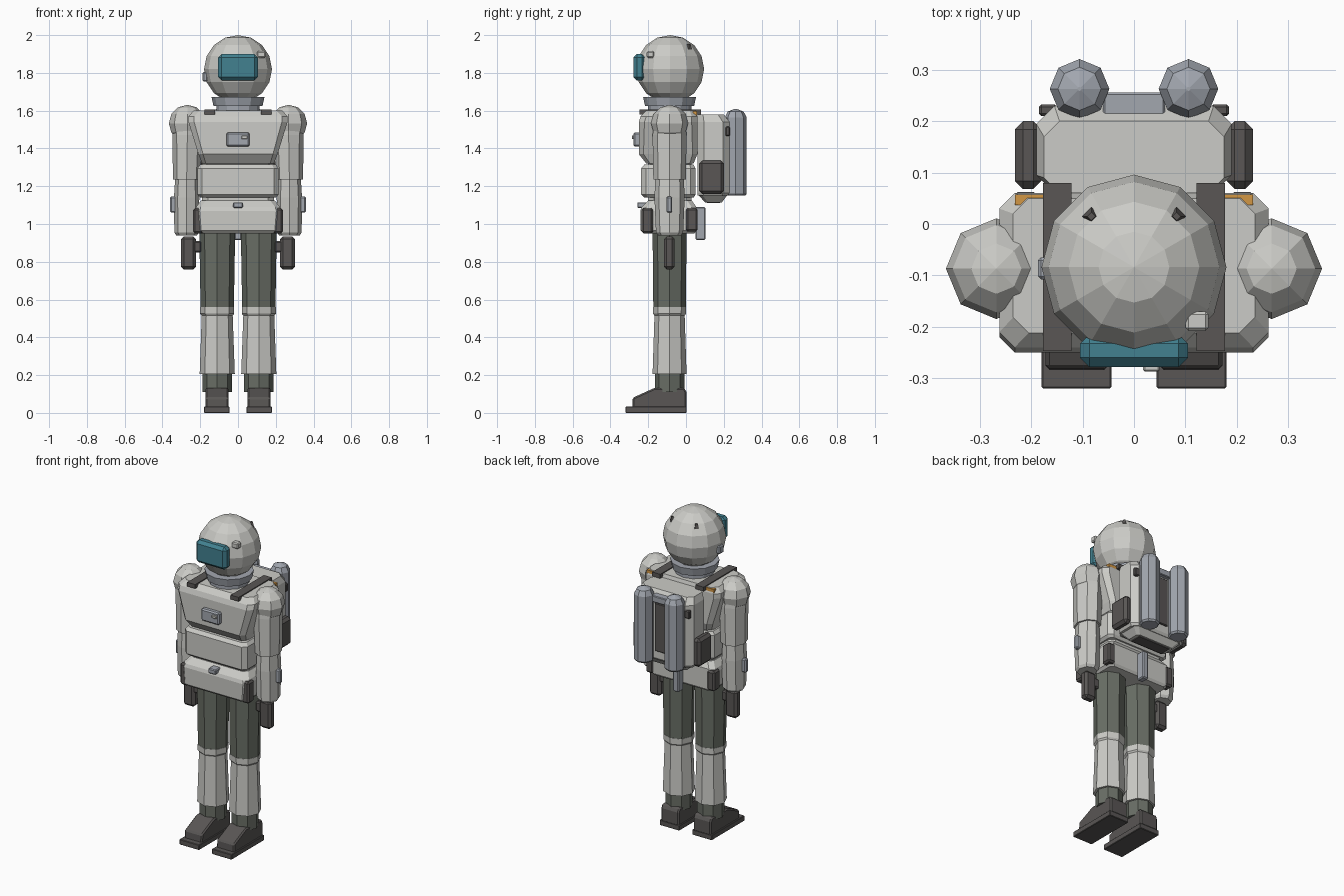
import bpy, bmesh, math
from mathutils import Vector

CY = -0.087  # depth of the body axis


def material(name, rgb):
    m = bpy.data.materials.new(name)
    m.diffuse_color = (*rgb, 1)
    return m


WHITE = material("suit white", (0.60, 0.60, 0.57))
GREEN = material("trouser grey green", (0.14, 0.155, 0.13))
DARK = material("dark rubber", (0.10, 0.093, 0.09))
STEEL = material("blue grey metal", (0.36, 0.385, 0.43))
TEAL = material("visor teal", (0.055, 0.22, 0.28))
ORANGE = material("clip orange", (0.65, 0.31, 0.06))


def finish(bm, name, mat, bevel=0.0):
    bmesh.ops.recalc_face_normals(bm, faces=bm.faces)
    me = bpy.data.meshes.new(name)
    bm.to_mesh(me)
    bm.free()
    ob = bpy.data.objects.new(name, me)
    bpy.context.collection.objects.link(ob)
    me.materials.append(mat)
    if bevel:
        mod = ob.modifiers.new("edge bevel", 'BEVEL')
        mod.width, mod.segments = bevel, 1
        mod.limit_method, mod.angle_limit = 'ANGLE', math.radians(30)
    return ob


def box(name, mat, x, y, z, bevel=0.0):
    """Box from (min, max) ranges on each axis."""
    bm = bmesh.new()
    bmesh.ops.create_cube(bm, size=1)
    for v in bm.verts:
        v.co = Vector([(r[0] + r[1]) / 2 + c * abs(r[1] - r[0])
                       for r, c in zip((x, y, z), v.co)])
    return finish(bm, name, mat, bevel)


def skin(name, mat, loops, bevel=0.0):
    """Closed skin through equal-length point loops."""
    bm = bmesh.new()
    rings = [[bm.verts.new(p) for p in loop] for loop in loops]
    n = len(rings[0])
    for a, b in zip(rings, rings[1:]):
        for i in range(n):
            bm.faces.new((a[i], a[(i + 1) % n], b[(i + 1) % n], b[i]))
    bm.faces.new(rings[0][::-1])
    bm.faces.new(rings[-1])
    return finish(bm, name, mat, bevel)


def tube(name, mat, sections, n=8):
    """Faceted limb: sections are (z, cx, cy, rx, ry)."""
    return skin(name, mat, [[(cx + rx * math.cos(2 * math.pi * i / n),
                              cy + ry * math.sin(2 * math.pi * i / n), z)
                             for i in range(n)] for z, cx, cy, rx, ry in sections])


def slab(name, mat, sections):
    """Chamfered block: sections are (z, half width, y0, y1, chamfer)."""
    return skin(name, mat, [[(-h + c, y0, z), (h - c, y0, z), (h, y0 + c, z), (h, y1 - c, z),
                             (h - c, y1, z), (-h + c, y1, z), (-h, y1 - c, z), (-h, y0 + c, z)]
                            for z, h, y0, y1, c in sections])


def ball(name, mat, centre, r, n, rings):
    bm = bmesh.new()
    bmesh.ops.create_uvsphere(bm, u_segments=n, v_segments=rings, radius=r)
    bmesh.ops.translate(bm, verts=bm.verts, vec=centre)
    return finish(bm, name, mat)


# helmet
ball("helmet", WHITE, (0, CY + 0.003, 1.82), 0.18, 12, 8)
box("visor", TEAL, (-0.105, 0.105), (-0.278, -0.215), (1.76, 1.9), 0.018)
box("helmet_lamp", WHITE, (0.1, 0.145), (-0.208, -0.17), (1.88, 1.915), 0.006)
box("helmet_side_knob", STEEL, (-0.187, -0.16), (-0.108, -0.065), (1.755, 1.805), 0.006)
for s in (-1, 1):
    tube("helmet_vent", DARK, [(1.925, s * 0.083, 0.015, 0.018, 0.018),
                               (1.953, s * 0.083, 0.015, 0.008, 0.008)], 4)
tube("neck_base", STEEL, [(1.58, 0, CY, 0.115, 0.115), (1.635, 0, CY, 0.115, 0.115)], 12)
tube("neck_ring", STEEL, [(1.625, 0, CY, 0.13, 0.13), (1.672, 0, CY, 0.14, 0.14)], 12)

# torso
slab("chest", WHITE, [(1.32, 0.19, -0.21, 0.04, 0.02), (1.37, 0.21, -0.25, 0.06, 0.025),
                      (1.54, 0.262, -0.25, 0.06, 0.03), (1.57, 0.262, -0.24, 0.06, 0.03),
                      (1.6, 0.235, -0.212, 0.05, 0.03)])
slab("waist_core", WHITE, [(1.05, 0.19, -0.2, 0.03, 0.03), (1.36, 0.19, -0.2, 0.03, 0.03)])
slab("abdomen", WHITE, [(1.14, 0.2, -0.22, 0.04, 0.02), (1.155, 0.215, -0.237, 0.05, 0.025),
                        (1.295, 0.215, -0.237, 0.05, 0.025), (1.315, 0.2, -0.22, 0.04, 0.02)])
slab("pelvis", WHITE, [(0.95, 0.2, -0.225, 0.045, 0.02), (0.965, 0.215, -0.24, 0.055, 0.02),
                       (1.07, 0.228, -0.242, 0.055, 0.025), (1.09, 0.222, -0.235, 0.055, 0.025),
                       (1.125, 0.195, -0.2, 0.03, 0.025)])
box("chest_control", STEEL, (-0.062, 0.062), (-0.278, -0.24), (1.41, 1.485), 0.008)
box("chest_button", WHITE, (0.018, 0.05), (-0.287, -0.27), (1.45, 1.468), 0.003)
box("belt_buckle", STEEL, (-0.026, 0.026), (-0.258, -0.2), (1.085, 1.115), 0.005)

# backpack
slab("backpack", WHITE, [(1.15, 0.18, 0.06, 0.22, 0.03), (1.165, 0.19, 0.06, 0.23, 0.035),
                         (1.54, 0.19, 0.06, 0.23, 0.035), (1.58, 0.175, 0.06, 0.2, 0.03)])
slab("backpack_base", WHITE, [(1.115, 0.13, 0.1, 0.19, 0.015), (1.155, 0.17, 0.065, 0.22, 0.02)])
box("backpack_vent", DARK, (-0.11, 0.11), (0.11, 0.18), (1.11, 1.118))
box("back_panel", DARK, (-0.05, 0.05), (0.22, 0.24), (1.21, 1.51), 0.004)
box("tank_bridge", STEEL, (-0.06, 0.06), (0.21, 0.256), (1.52, 1.56), 0.004)
box("tail_rod", STEEL, (-0.02, 0.02), (0.05, 0.103), (0.915, 1.09), 0.006)

for s in (-1, 1):
    # pack side parts and straps
    tube("air_tank", STEEL, [(1.15, s * 0.106, 0.263, 0.05, 0.05),
                             (1.16, s * 0.106, 0.263, 0.058, 0.058),
                             (1.565, s * 0.106, 0.263, 0.058, 0.058),
                             (1.595, s * 0.106, 0.263, 0.042, 0.042),
                             (1.61, s * 0.106, 0.263, 0.004, 0.004)])
    box("pack_pouch", DARK, (s * 0.18, s * 0.232), (0.068, 0.2), (1.16, 1.335), 0.016)
    box("pack_knob", DARK, (s * 0.15, s * 0.185), (0.21, 0.233), (1.465, 1.515), 0.005)
    box("shoulder_strap", DARK, (s * 0.122, s * 0.177), (-0.247, 0.08), (1.58, 1.606))
    box("strap_clip", ORANGE, (s * 0.177, s * 0.232), (0.037, 0.057), (1.575, 1.597))

    # hip pouches
    box("front_hip_pouch", DARK, (s * 0.185, s * 0.237), (-0.235, -0.175), (0.95, 1.085), 0.01)
    box("rear_hip_pouch", DARK, (s * 0.185, s * 0.237), (0.0, 0.062), (0.96, 1.085), 0.01)

    # arms
    ax = s * 0.268
    ball("shoulder", WHITE, (ax, CY, 1.533), 0.098, 8, 6)
    tube("upper_arm", WHITE, [(1.235, s * 0.272, CY, 0.072, 0.086),
                              (1.47, ax, CY, 0.08, 0.09), (1.52, ax, CY, 0.08, 0.085)])
    tube("forearm", WHITE, [(0.94, s * 0.272, CY, 0.055, 0.06), (0.955, s * 0.272, CY, 0.065, 0.072),
                            (1.14, s * 0.272, CY, 0.067, 0.08), (1.25, s * 0.272, CY, 0.06, 0.075)])
    box("wrist_pad", STEEL, (s * 0.325, s * 0.36), (-0.103, -0.073), (1.06, 1.145), 0.007)
    box("glove", DARK, (s * 0.222, s * 0.302), (-0.117, -0.06), (0.76, 0.935), 0.015)
    box("thumb", DARK, (s * 0.195, s * 0.235), (-0.108, -0.07), (0.85, 0.91), 0.007)

    # legs
    lx = s * 0.11
    tube("thigh", GREEN, [(0.55, lx, CY, 0.088, 0.086), (0.96, lx, CY, 0.095, 0.09)])
    tube("shin", WHITE, [(0.205, lx, CY, 0.093, 0.09), (0.515, lx, CY, 0.082, 0.08),
                         (0.525, lx, CY, 0.09, 0.087), (0.56, lx, CY, 0.09, 0.088)])
    tube("ankle", GREEN, [(0.11, lx, CY, 0.078, 0.078), (0.21, lx, CY, 0.078, 0.078)])

    # boots
    outline = [(-0.285, 0.025), (-0.282, 0.08), (-0.165, 0.133), (-0.01, 0.133),
               (0.003, 0.11), (0.003, 0.025)]
    skin("boot", DARK, [[(x, y, z) for y, z in outline]
                        for x in (s * 0.05, s * 0.172)], 0.008)
    box("boot_sole", DARK, (s * 0.044, s * 0.18), (-0.32, 0.003), (0, 0.033), 0.003)
